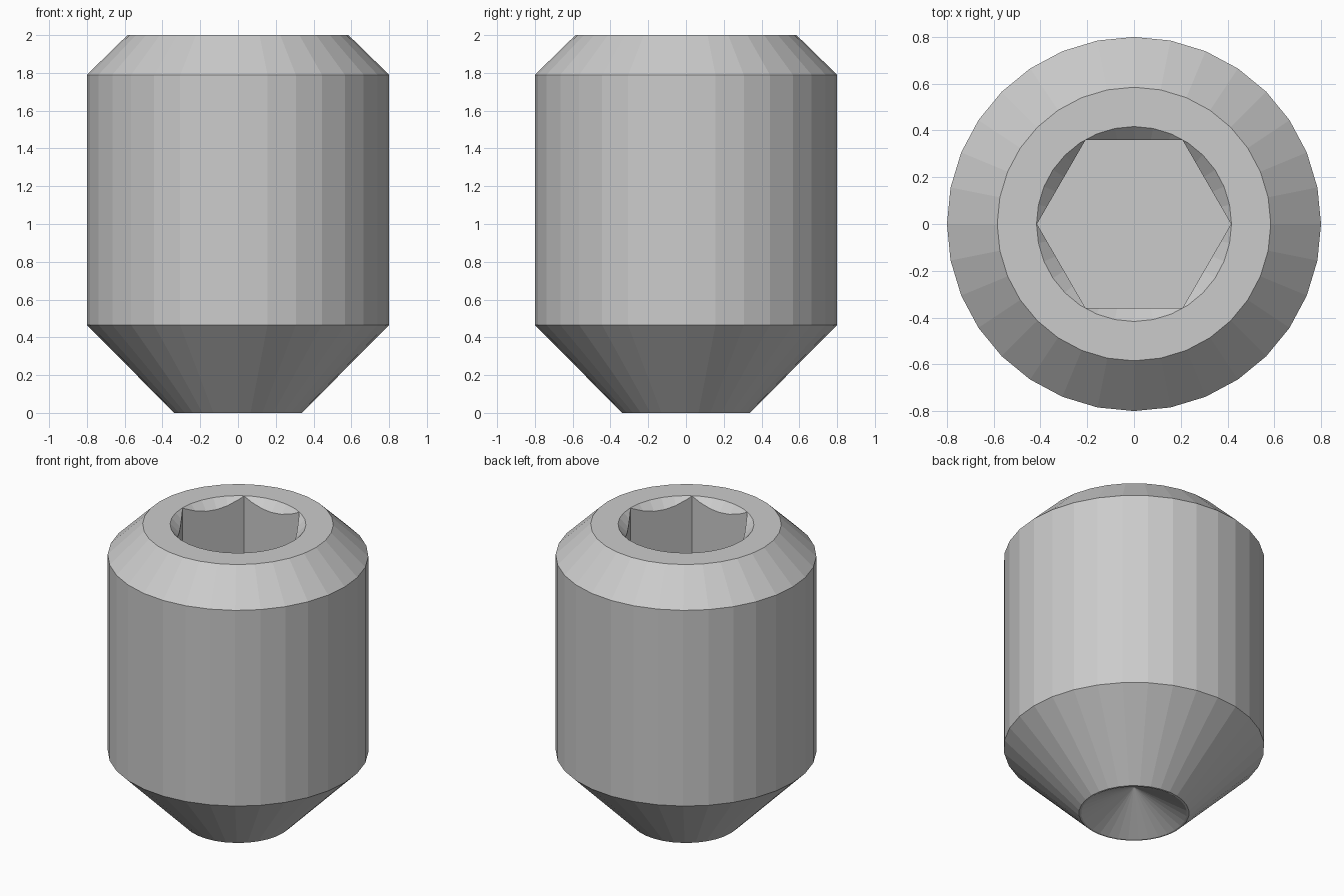
import bpy, bmesh, math

if "Cube" in bpy.data.objects:
    bpy.data.objects.remove(bpy.data.objects["Cube"])


def lathe(name, profile, sides):
    """Closed solid of revolution from (radius, z) points; radius 0 ends are poles."""
    bm = bmesh.new()
    rings = []
    for r, z in profile:
        count = 1 if r == 0 else sides
        rings.append([bm.verts.new((r * math.cos(2 * math.pi * i / sides),
                                    r * math.sin(2 * math.pi * i / sides), z))
                      for i in range(count)])
    for a, b in zip(rings, rings[1:]):
        for i in range(sides):
            j = (i + 1) % sides
            quad = [a[i % len(a)], a[j % len(a)], b[j % len(b)], b[i % len(b)]]
            bm.faces.new(list(dict.fromkeys(quad)))
    # flat caps on open ends
    for ring in (rings[0], rings[-1]):
        if len(ring) > 1:
            bm.faces.new(ring)
    bmesh.ops.recalc_face_normals(bm, faces=bm.faces)
    mesh = bpy.data.meshes.new(name)
    bm.to_mesh(mesh)
    bm.free()
    obj = bpy.data.objects.new(name, mesh)
    bpy.context.collection.objects.link(obj)
    return obj


def cut(target, cutter):
    mod = target.modifiers.new(cutter.name, 'BOOLEAN')
    mod.operation = 'DIFFERENCE'
    mod.solver = 'EXACT'
    mod.object = cutter
    cutter.hide_render = True
    cutter.hide_set(True)


# screw body: conical cup in the tip, tapered end, shank, top chamfer
body = lathe("screw_body", [(0, 0.185), (0.325, 0), (0.338, 0), (0.8, 0.465),
                            (0.8, 1.79), (0.585, 2.0)], 32)

# hexagonal drive socket with a flat floor
cut(body, lathe("hex_socket_cutter", [(0.415, 1.3), (0.415, 2.2)], 6))

# conical countersink that leaves scalloped edges on the hex walls
cut(body, lathe("countersink_cutter", [(0, 1.583), (0.417, 2.0), (0.517, 2.1)], 32))
